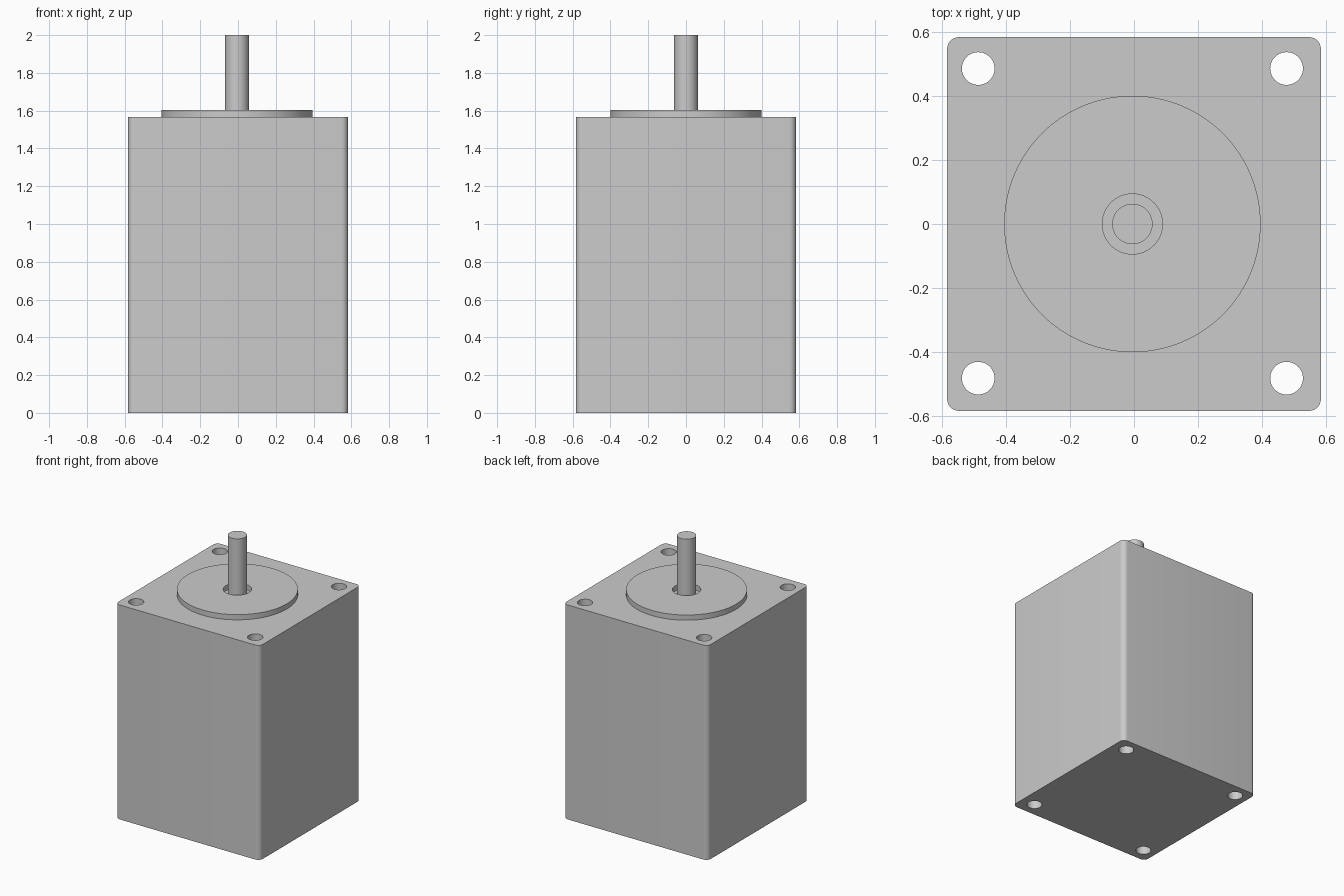
import bpy, bmesh, math

if "Cube" in bpy.data.objects:
    bpy.data.objects.remove(bpy.data.objects["Cube"])

HALF, TOP, PILOT_TOP = 0.583, 1.566, 1.604
CX = -0.005  # shaft, pilot and holes sit slightly off the body centre


def finish(obj):
    bpy.ops.object.select_all(action='DESELECT')
    obj.select_set(True)
    bpy.context.view_layer.objects.active = obj
    bpy.ops.object.shade_smooth_by_angle(angle=math.radians(30))


def cylinder(name, x, y, r, z0, z1, sides=64):
    bpy.ops.mesh.primitive_cylinder_add(vertices=sides, radius=r, depth=z1 - z0,
                                        location=(x, y, (z0 + z1) / 2))
    obj = bpy.context.object
    obj.name = name
    return obj


def cut(obj, cutter):
    mod = obj.modifiers.new("cut", 'BOOLEAN')
    mod.operation = 'DIFFERENCE'
    mod.solver = 'EXACT'
    mod.object = cutter
    bpy.context.view_layer.objects.active = obj
    bpy.ops.object.modifier_apply(modifier=mod.name)
    bpy.data.objects.remove(cutter)


# Motor body: square block with rounded upright edges
bpy.ops.mesh.primitive_cube_add(size=1, location=(0, 0, TOP / 2))
body = bpy.context.object
body.name = "motor_body"
body.scale = (2 * HALF, 2 * HALF, TOP)
bpy.ops.object.transform_apply(location=True, scale=True)
bm = bmesh.new()
bm.from_mesh(body.data)
upright = [e for e in bm.edges if abs(e.verts[0].co.z - e.verts[1].co.z) > 1]
bmesh.ops.bevel(bm, geom=upright, offset=0.037, segments=8, profile=0.5,
                affect='EDGES')
bm.to_mesh(body.data)
bm.free()

# Four mounting holes right through the body
for sx in (-1, 1):
    for sy in (-1, 1):
        cut(body, cylinder("hole_cutter", CX + sx * 0.481, 0.002 + sy * 0.483,
                           0.051, -0.1, TOP + 0.1, 48))
finish(body)

# Raised pilot disc with a clearance hole around the shaft
pilot = cylinder("pilot_disc", CX, 0, 0.4, TOP, PILOT_TOP, 128)
cut(pilot, cylinder("clearance_cutter", CX, 0, 0.094, TOP - 0.1, PILOT_TOP + 0.1))
finish(pilot)

# Drive shaft
finish(cylinder("drive_shaft", CX, 0, 0.063, TOP, 2.0))
